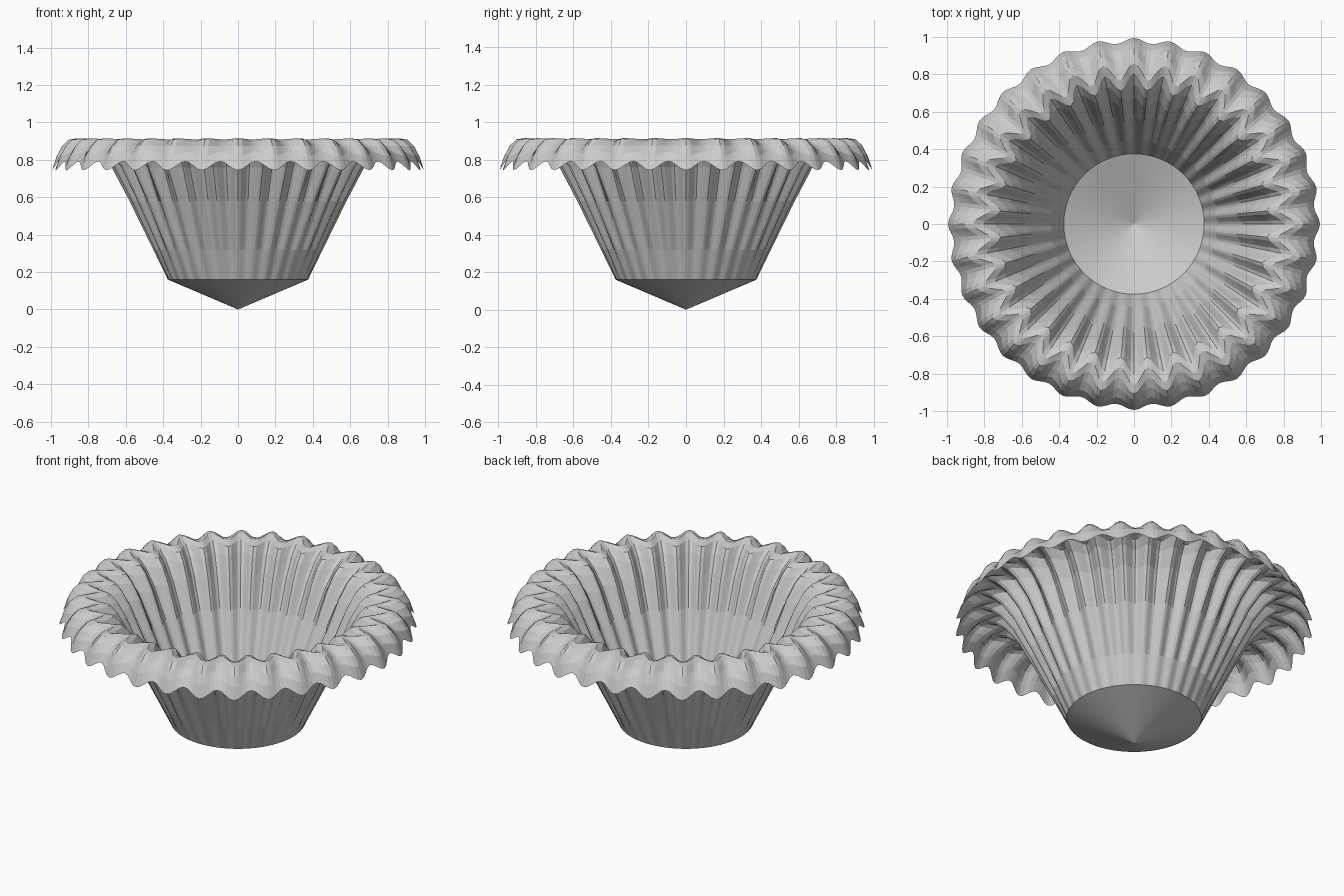
import bpy, bmesh, math

if "Cube" in bpy.data.objects:
    bpy.data.objects.remove(bpy.data.objects["Cube"])

LOBES = 32          # pleats round the cup
STEPS = 8           # samples per pleat
N = LOBES * STEPS

grey = bpy.data.materials.new("paper grey")
grey.diffuse_color = (0.6, 0.6, 0.6, 1)
grey.use_nodes = True
grey.node_tree.nodes["Principled BSDF"].inputs["Base Color"].default_value = grey.diffuse_color

# profile: mean radius, mean height, pleat swing in radius, pleat swing in height
PROFILE = [
    (0.375, 0.16, 0.000, 0.000),
    (0.445, 0.32, 0.008, 0.000),
    (0.565, 0.58, 0.015, 0.000),
    (0.650, 0.76, 0.025, 0.000),
    (0.710, 0.85, 0.035, 0.000),
    (0.760, 0.895, 0.045, 0.000),
    (0.815, 0.912, 0.045, 0.003),
    (0.865, 0.903, 0.040, 0.005),
    (0.910, 0.875, 0.030, 0.000),
    (0.950, 0.830, 0.020, -0.012),
    (0.980, 0.768, 0.014, -0.024),
]

# fluted cup with conical base and rolled-over frilled rim, one thin sheet
bm = bmesh.new()
rings = []
for r, z, ar, az in PROFILE:
    ring = []
    for i in range(N):
        a = 2 * math.pi * i / N
        c = math.cos(LOBES * a)
        ring.append(bm.verts.new(((r + ar * c) * math.cos(a), (r + ar * c) * math.sin(a), z + az * c)))
    rings.append(ring)
tip = bm.verts.new((0, 0, 0))
for i in range(N):
    j = (i + 1) % N
    bm.faces.new((tip, rings[0][j], rings[0][i]))
    for lo, hi in zip(rings, rings[1:]):
        bm.faces.new((lo[i], lo[j], hi[j], hi[i]))

me = bpy.data.meshes.new("pleated_cup")
bm.to_mesh(me)
bm.free()
me.materials.append(grey)
cup = bpy.data.objects.new("pleated_cup", me)
bpy.context.collection.objects.link(cup)
